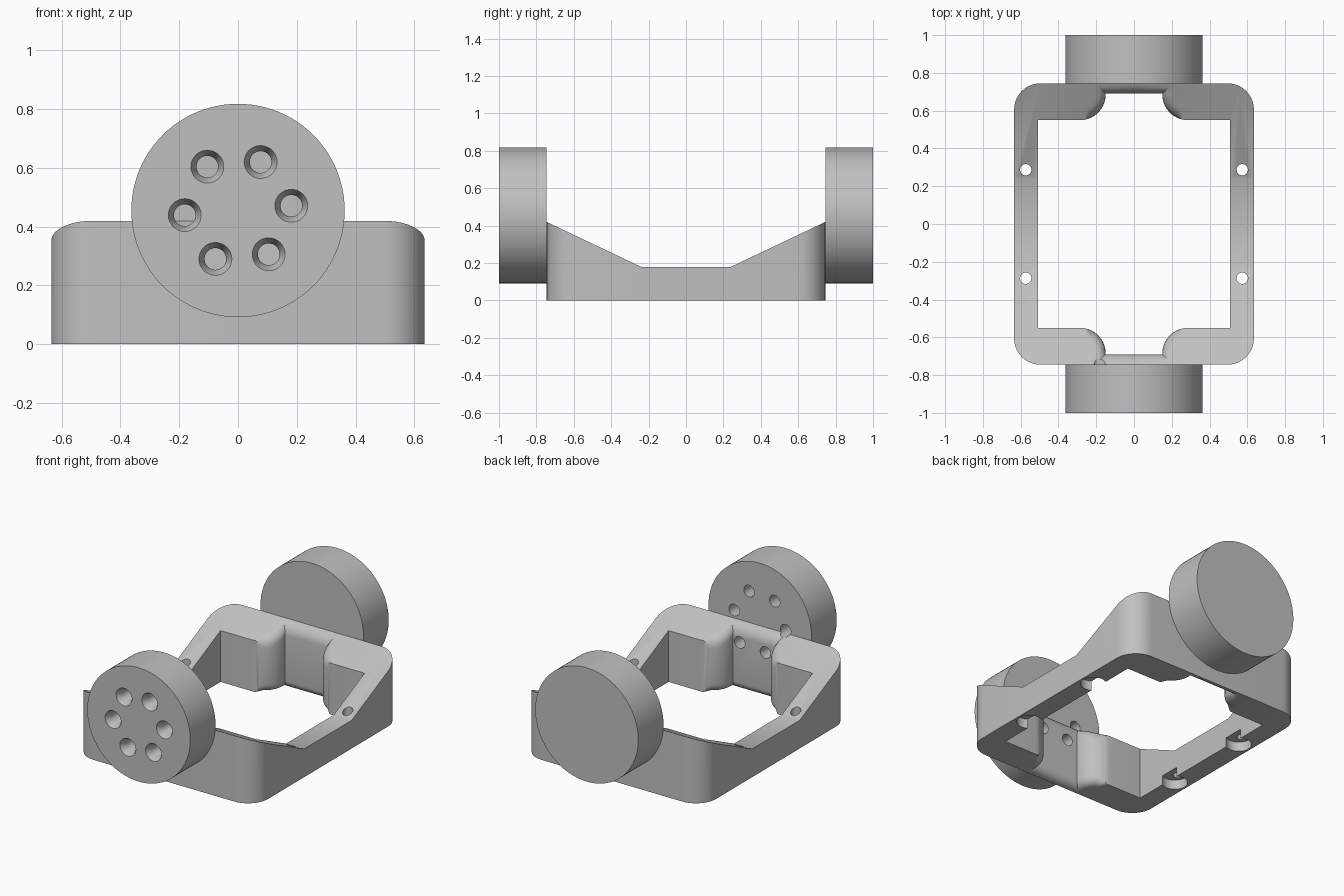
import bpy, bmesh, math
from mathutils import Matrix, Vector

if "Cube" in bpy.data.objects:
    bpy.data.objects.remove(bpy.data.objects["Cube"])

grey = bpy.data.materials.new("plain grey")
grey.use_nodes = True
grey.diffuse_color = (0.53, 0.53, 0.53, 1)
grey.node_tree.nodes["Principled BSDF"].inputs["Base Color"].default_value = grey.diffuse_color

OUT_X, OUT_Y, CORNER = 0.635, 0.745, 0.14
IN_X, IN_Y, FLAT_Y = 0.508, 0.55, 0.24
NOTCH_X, NOTCH_Y, NOSE = 0.15, 0.69, 0.135
HUB_Z, HUB_R = 0.455, 0.363


def finish(name, bm):
    bmesh.ops.recalc_face_normals(bm, faces=bm.faces)
    mesh = bpy.data.meshes.new(name)
    bm.to_mesh(mesh)
    bm.free()
    mesh.materials.append(grey)
    obj = bpy.data.objects.new(name, mesh)
    bpy.context.collection.objects.link(obj)
    return obj


def activate(obj):
    bpy.ops.object.select_all(action='DESELECT')
    obj.select_set(True)
    bpy.context.view_layer.objects.active = obj


def lathe(bm, profile, place, sides=32):
    """Closed turned solid from (radius, height) pairs."""
    rings = []
    for r, h in profile:
        rings.append([bm.verts.new(place @ Vector((r * math.cos(a), r * math.sin(a), h)))
                      for a in (math.tau * i / sides for i in range(sides))])
    for low, high in zip(rings, rings[1:]):
        for i in range(sides):
            j = (i + 1) % sides
            bm.faces.new((low[i], low[j], high[j], high[i]))
    bm.faces.new(rings[0][::-1])
    bm.faces.new(rings[-1])


def cut(obj, cutter):
    activate(obj)
    mod = obj.modifiers.new("cut", 'BOOLEAN')
    mod.operation, mod.solver, mod.object = 'DIFFERENCE', 'EXACT', cutter
    bpy.ops.object.modifier_apply(modifier=mod.name)


def arc(cx, cy, r, start, end, steps=10):
    angles = (math.radians(start + (end - start) * i / steps) for i in range(steps + 1))
    return [(cx + r * math.cos(a), cy + r * math.sin(a)) for a in angles]


def top_height(y):
    return 0.18 + 0.24 * max(0, y - FLAT_Y) / (OUT_Y - FLAT_Y)


# Frame: one quarter, split where the slope begins, then mirrored
plan = [(0, OUT_Y)] + arc(OUT_X - CORNER, OUT_Y - CORNER, CORNER, 90, 0)
plan += [(OUT_X, FLAT_Y), (OUT_X, 0), (IN_X, 0), (IN_X, FLAT_Y), (IN_X, IN_Y)]
plan += arc(NOTCH_X + NOSE, IN_Y + NOSE, NOSE, 270, 180)
plan += [(NOTCH_X, NOTCH_Y), (0, NOTCH_Y)]
bm = bmesh.new()
bottom = [bm.verts.new((x, y, 0)) for x, y in plan]
top = [bm.verts.new((x, y, top_height(y))) for x, y in plan]
count = len(plan)
split = plan.index((OUT_X, FLAT_Y))
for ring in (bottom, top):
    bm.faces.new(ring[split:split + 4])
    bm.faces.new(ring[:split + 1] + ring[split + 3:])
for i in range(count):
    j = (i + 1) % count
    bm.faces.new((bottom[i], bottom[j], top[j], top[i]))
bmesh.ops.recalc_face_normals(bm, faces=bm.faces)


# Round the rims of the notch behind each hub
def on_notch(v):
    return v.co.x < 0.26 and IN_Y - 0.01 < v.co.y < NOTCH_Y + 0.01


rims = [e for e in bm.edges if all(on_notch(v) for v in e.verts)
        and (e.verts[0].co - e.verts[1].co).xy.length > 0.001]
bmesh.ops.bevel(bm, geom=rims, offset=0.05, offset_type='OFFSET', segments=5,
                profile=0.5, affect='EDGES', clamp_overlap=False)
seams = [f for f in bm.faces if any(all(abs(v.co[k]) < 1e-4 for v in f.verts) for k in (0, 1))]
bmesh.ops.delete(bm, geom=seams, context='FACES')
frame = finish("frame", bm)
activate(frame)
mirror = frame.modifiers.new("mirror", 'MIRROR')
mirror.use_axis = (True, True, False)
bpy.ops.object.modifier_apply(modifier=mirror.name)

# Hubs: a disc on each end
hubs = []
for name, side in (("front_hub", -1), ("back_hub", 1)):
    bm = bmesh.new()
    turn = Matrix.Translation((0, side * OUT_Y, HUB_Z)) @ Matrix.Rotation(-side * math.pi / 2, 4, 'X')
    lathe(bm, [(HUB_R, 0), (HUB_R, 1 - OUT_Y)], turn, 96)
    hubs.append(finish(name, bm))

# Six countersunk holes through the front hub and the wall behind it
bm = bmesh.new()
for k in range(6):
    a = math.radians(5 + 60 * k)
    place = Matrix.Translation((0.182 * math.cos(a), -1, HUB_Z + 0.182 * math.sin(a))) \
        @ Matrix.Rotation(-math.pi / 2, 4, 'X')
    lathe(bm, [(0.066, -0.02), (0.056, 0), (0.037, 0.04), (0.037, 0.4)], place)
hub_holes = finish("hub_hole_cutter", bm)

# Vertical screw holes in the side bars, with head pockets underneath
shafts, pockets = bmesh.new(), bmesh.new()
for sx in (-1, 1):
    for sy in (-1, 1):
        lathe(shafts, [(0.03, -0.1), (0.03, 0.5)], Matrix.Translation((sx * 0.573, sy * 0.287, 0)))
        lathe(pockets, [(0.075, -0.1), (0.075, 0.06)], Matrix.Translation((sx * 0.548, sy * 0.287, 0)))
screw_shafts = finish("screw_hole_cutter", shafts)
screw_pockets = finish("screw_pocket_cutter", pockets)

cut(hubs[0], hub_holes)
for cutter in (hub_holes, screw_shafts, screw_pockets):
    cut(frame, cutter)
for cutter in (hub_holes, screw_shafts, screw_pockets):
    bpy.data.objects.remove(cutter)

for obj in [frame] + hubs:
    activate(obj)
    bpy.ops.object.shade_smooth_by_angle(angle=math.radians(30))
